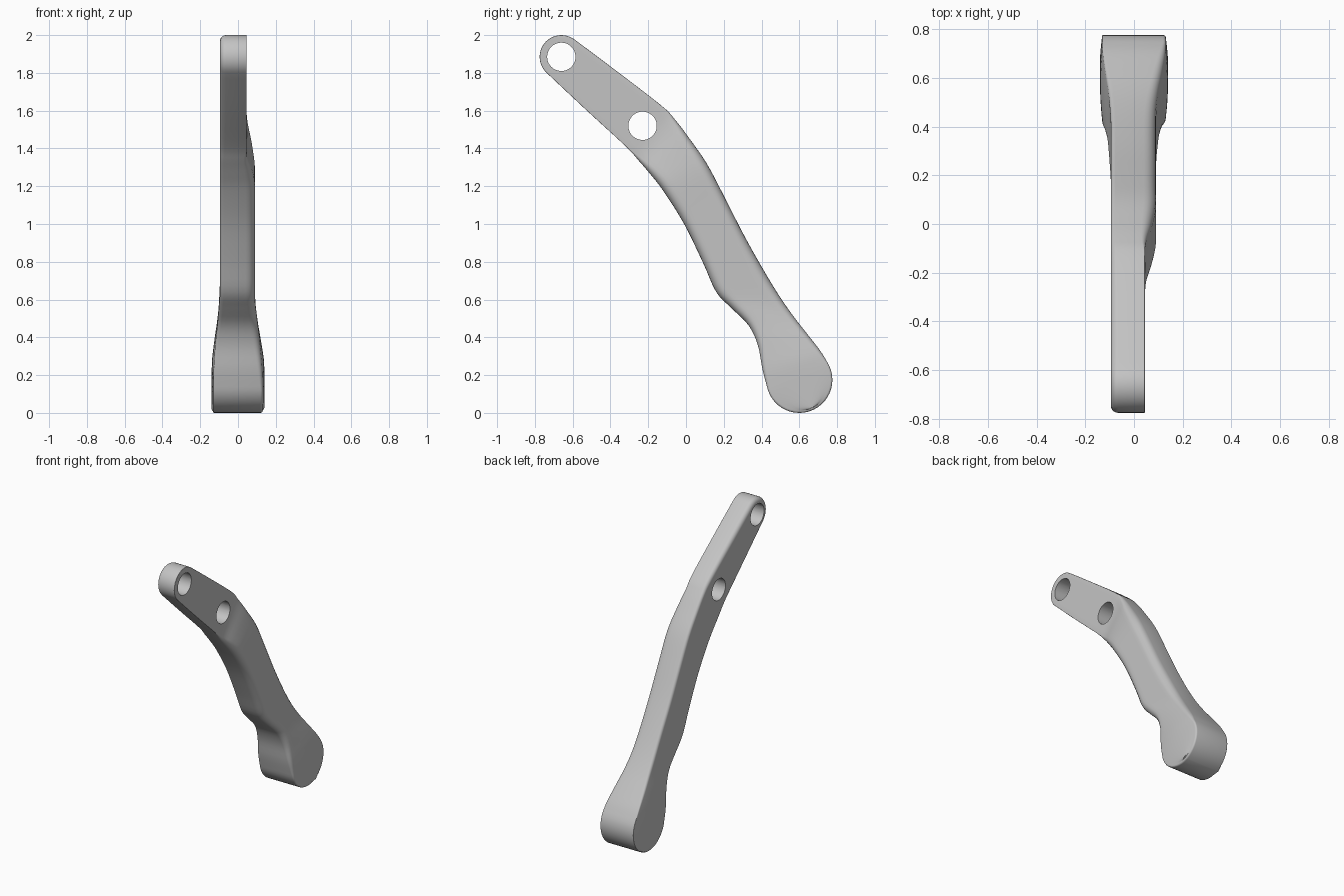
import bpy, bmesh
from math import sin, cos, pi, radians
from mathutils import Vector

old = bpy.data.objects.get("Cube")
if old:
    bpy.data.objects.remove(old)

HEAD, HEAD_R = Vector((-0.66, 1.885)), 0.115
FOOT, FOOT_R = Vector((0.60, 0.175)), 0.175
HOLES = [HEAD, Vector((-0.23, 1.52))]
HOLE_R = 0.075
STEPS, ROUND, COLS = 4, 5, 8

# Stations down the arm: front y z, back y z, x low, x high, edge radius low, high, dome
BODY = [
    (-.53, 1.605, -.43, 1.857, -.095, .045, .03, .003, 0),
    (-.32, 1.412, -.14, 1.635, -.095, .045, .025, .003, 0),
    (-.25, 1.335, -.06, 1.555, -.095, .050, .02, .02, 0),
    (-.19, 1.265, .02, 1.450, -.095, .073, .02, .04, 0),
    (-.12, 1.175, .11, 1.320, -.095, .090, .02, .05, 0),
    (-.01, 1.000, .20, 1.150, -.095, .090, .02, .05, 0),
    (.09, 0.795, .31, 0.935, -.095, .090, .02, .05, 0),
    (.16, 0.640, .42, 0.740, -.095, .090, .02, .05, 0),
    (.24, 0.555, .50, 0.610, -.100, .092, .02, .045, 0),
    (.33, 0.465, .57, 0.510, -.108, .102, .018, .04, .002),
    (.38, 0.360, .64, 0.420, -.120, .117, .014, .035, .004),
    (.405, 0.230, .71, 0.330, -.129, .129, .008, .025, .008),
]


def arc_station(center, radius, front, back, params):
    f, b = (center + radius * Vector((cos(radians(a)), sin(radians(a)))) for a in (front, back))
    return (*f, *b, *params)


def catmull(a, b, c, d, t):
    return tuple(.5 * (2*q + (r - p)*t + (2*p - 5*q + 4*r - s)*t*t + (3*q - p - 3*r + s)*t**3)
                 for p, q, r, s in zip(a, b, c, d))


# Round head, smooth arm and round foot joined in one list
head_end = [arc_station(HEAD, HEAD_R, 140 + t, 140 - t, (-.095, .045, .03, .003, 0))
            for t in range(5, 91, 9)]
foot_end = [arc_station(FOOT, FOOT_R, 295 + t - 2*t, -65 + t, (-.131, .131, .004, .012, .009))
            for t in range(97, 0, -8)]
keys = [head_end[-1], *BODY, foot_end[0]]
stations = head_end[:-1]
for i in range(len(keys) - 1):
    a, d = keys[max(i - 1, 0)], keys[min(i + 2, len(keys) - 1)]
    stations += [catmull(a, keys[i], keys[i + 1], d, s / STEPS) for s in range(STEPS)]
stations += foot_end

# Closed outline with inward normals
n = len(stations)
loop = [(Vector(s[0:2]), s[4:]) for s in stations]
loop += [(Vector(s[2:4]), s[4:]) for s in reversed(stations)]
count = len(loop)
normals = []
for i in range(count):
    t = (loop[(i + 1) % count][0] - loop[i - 1][0]).normalized()
    normals.append(Vector((-t.y, t.x)))

bm = bmesh.new()


def ring(side, angle):
    verts = []
    for (p, (lo, hi, r_lo, r_hi, dome)), nrm in zip(loop, normals):
        r = r_hi if side else r_lo
        q = p + nrm * r * (1 - sin(angle))
        depth = r * (1 - cos(angle))
        verts.append(bm.verts.new((hi - depth if side else lo + depth, q.x, q.y)))
    return verts


# Rounded rims and the wall between them
rings = [ring(0, k / ROUND * pi / 2) for k in range(ROUND + 1)]
rings += [ring(1, k / ROUND * pi / 2) for k in range(ROUND, -1, -1)]
for a, b in zip(rings, rings[1:]):
    for i in range(count):
        j = (i + 1) % count
        bm.faces.new((a[i], a[j], b[j], b[i]))

# Slightly domed side faces
for edge, sign in ((rings[0], -1), (rings[-1], 1)):
    rows = []
    for i in range(n):
        f, b = edge[i], edge[count - 1 - i]
        row = [f]
        for c in range(1, COLS):
            u = c / COLS
            co = f.co.lerp(b.co, u)
            co.x += sign * stations[i][8] * 4 * u * (1 - u)
            row.append(bm.verts.new(co))
        rows.append(row + [b])
    for r, s in zip(rows, rows[1:]):
        for c in range(COLS):
            bm.faces.new((r[c], r[c + 1], s[c + 1], s[c]))
    # Close the narrow strip at both ends
    bm.faces.new(rows[0])
    bm.faces.new(rows[-1])

bmesh.ops.recalc_face_normals(bm, faces=bm.faces[:])
mesh = bpy.data.meshes.new("lever_arm")
bm.to_mesh(mesh)
bm.free()
arm = bpy.data.objects.new("lever_arm", mesh)
bpy.context.collection.objects.link(arm)

# Plain grey material
grey = bpy.data.materials.new("plain_grey")
grey.use_nodes = True
color = (0.55, 0.55, 0.55, 1)
grey.diffuse_color = color
grey.node_tree.nodes["Principled BSDF"].inputs["Base Color"].default_value = color
mesh.materials.append(grey)

# Drill the two pivot holes
for y, z in HOLES:
    bpy.ops.mesh.primitive_cylinder_add(vertices=48, radius=HOLE_R, depth=1,
                                        location=(0, y, z), rotation=(0, pi / 2, 0))
    cutter = bpy.context.object
    cutter.name = "hole_cutter"
    cutter.hide_render = True
    cutter.data.materials.append(grey)
    mod = arm.modifiers.new("hole", "BOOLEAN")
    mod.operation, mod.solver, mod.object = "DIFFERENCE", "EXACT", cutter
    bpy.ops.object.select_all(action="DESELECT")
    arm.select_set(True)
    bpy.context.view_layer.objects.active = arm
    bpy.ops.object.modifier_apply(modifier=mod.name)
    bpy.data.objects.remove(cutter)

bpy.ops.object.shade_smooth_by_angle(angle=radians(35))
